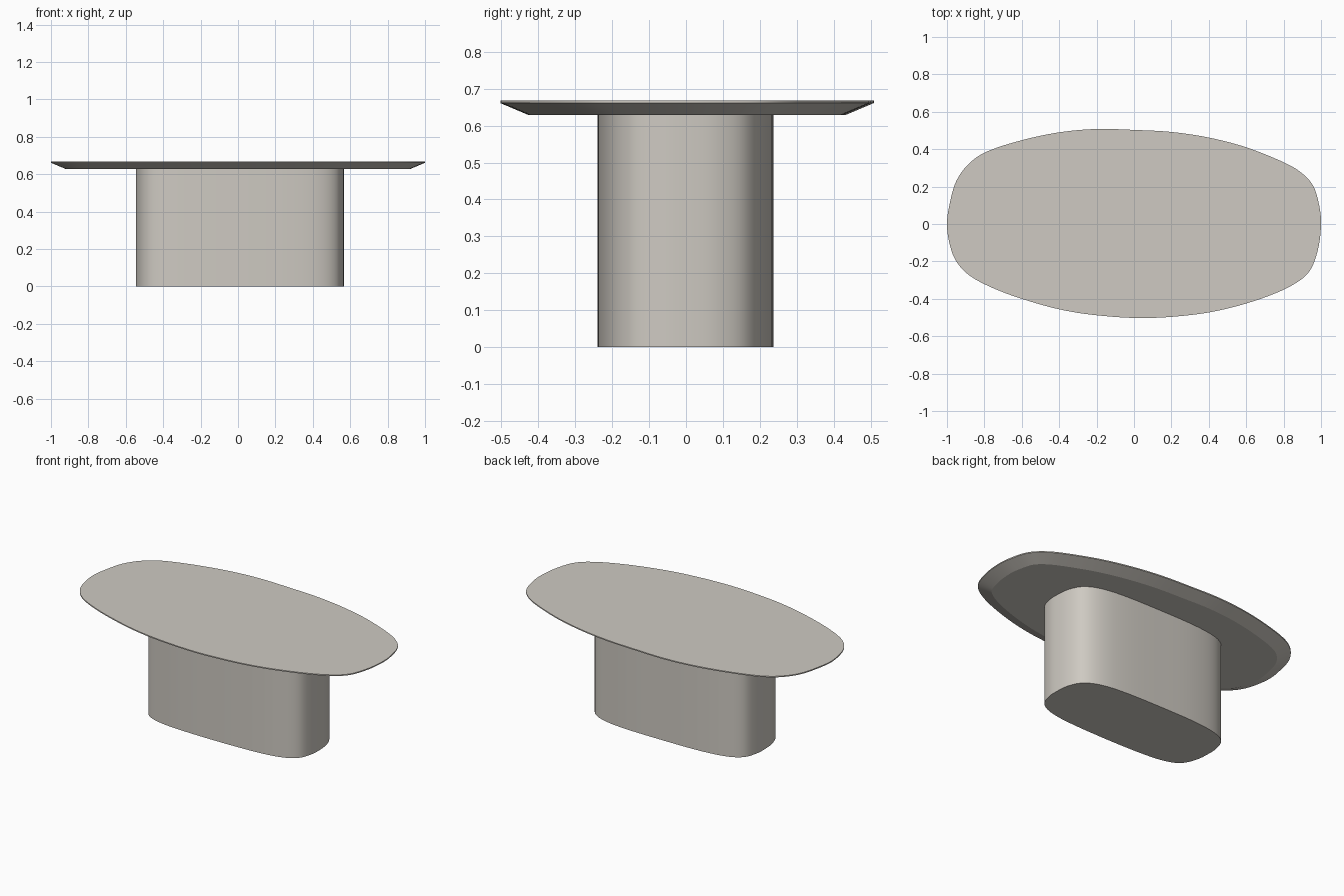
import bpy, bmesh, math
from mathutils import Vector

if "Cube" in bpy.data.objects:
    bpy.data.objects.remove(bpy.data.objects["Cube"])


def smooth_loop(pts, steps=6):
    """Closed Catmull-Rom curve through the given outline points."""
    n, out = len(pts), []
    p = [Vector(q) for q in pts]
    for i in range(n):
        a, b, c, d = p[i - 1], p[i], p[(i + 1) % n], p[(i + 2) % n]
        for s in range(steps):
            t = s / steps
            out.append(0.5 * (2 * b + (c - a) * t + (2 * a - 5 * b + 4 * c - d) * t * t
                              + (3 * b - a - 3 * c + d) * t ** 3))
    return out


def inset(loop, dist):
    """Move a counter-clockwise outline inwards by a constant distance."""
    n, out = len(loop), []
    for i in range(n):
        t = (loop[(i + 1) % n] - loop[i - 1]).normalized()
        out.append(loop[i] + Vector((-t.y, t.x)) * dist)
    return out


def loft(name, rings, mat):
    """Capped solid through (outline, height) rings, bottom to top."""
    bm = bmesh.new()
    vs = [[bm.verts.new((p.x, p.y, z)) for p in loop] for loop, z in rings]
    n = len(vs[0])
    for lo, hi in zip(vs, vs[1:]):
        for i in range(n):
            j = (i + 1) % n
            bm.faces.new((lo[i], lo[j], hi[j], hi[i]))
    bm.faces.new(vs[0][::-1])
    bm.faces.new(vs[-1])
    me = bpy.data.meshes.new(name)
    bm.to_mesh(me)
    bm.free()
    me.materials.append(mat)
    ob = bpy.data.objects.new(name, me)
    bpy.context.collection.objects.link(ob)
    bpy.ops.object.select_all(action='DESELECT')
    ob.select_set(True)
    bpy.context.view_layer.objects.active = ob
    bpy.ops.object.shade_smooth_by_angle(angle=math.radians(22))
    return ob


stone = bpy.data.materials.new("warm_grey_stone")
stone.diffuse_color = (0.62, 0.59, 0.54, 1)
stone.use_nodes = True
stone.node_tree.nodes["Principled BSDF"].inputs["Base Color"].default_value = stone.diffuse_color

# Pebble-shaped table top with an undercut edge
top_outline = smooth_loop([
    (1.0, 0.0), (0.99, 0.1), (0.96, 0.2), (0.9, 0.27), (0.8, 0.33), (0.6, 0.41),
    (0.4, 0.462), (0.2, 0.492), (0.0, 0.503), (-0.2, 0.508), (-0.4, 0.49),
    (-0.6, 0.448), (-0.78, 0.39), (-0.88, 0.325), (-0.95, 0.23), (-0.985, 0.11),
    (-1.0, 0.0), (-0.985, -0.11), (-0.95, -0.2), (-0.88, -0.275), (-0.76, -0.34),
    (-0.6, -0.4), (-0.4, -0.456), (-0.2, -0.488), (0.05, -0.503), (0.3, -0.487),
    (0.5, -0.452), (0.7, -0.392), (0.85, -0.325), (0.94, -0.25), (0.985, -0.13)])
loft("table_top", [(inset(top_outline, 0.078), 0.628), (top_outline, 0.661),
                   (top_outline, 0.668)], stone)

# Softly rounded oblong pedestal
base_outline = smooth_loop([
    (0.565, 0.0), (0.553, 0.09), (0.508, 0.167), (0.41, 0.213), (0.25, 0.233),
    (0.0, 0.237), (-0.25, 0.232), (-0.42, 0.208), (-0.508, 0.159), (-0.54, 0.08),
    (-0.545, 0.0), (-0.535, -0.09), (-0.492, -0.175), (-0.4, -0.217),
    (-0.25, -0.235), (0.0, -0.24), (0.28, -0.232), (0.44, -0.208),
    (0.528, -0.158), (0.56, -0.08)])
loft("pedestal", [(base_outline, 0.0), (base_outline, 0.63)], stone)
